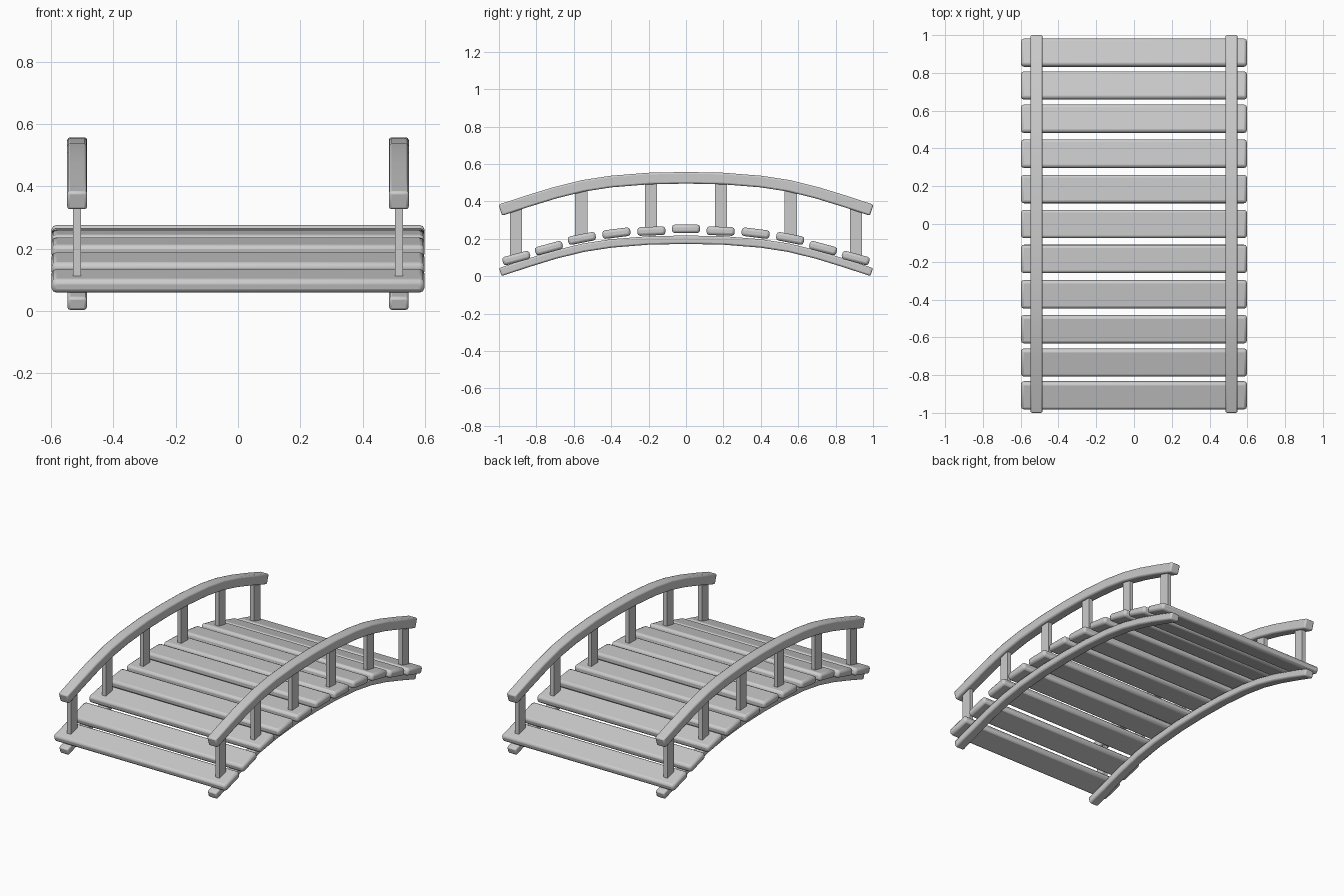
import bpy, bmesh, math
from mathutils import Matrix, Vector

if "Cube" in bpy.data.objects:
    bpy.data.objects.remove(bpy.data.objects["Cube"])

wood = bpy.data.materials.new("grey wood")
wood.diffuse_color = (0.6, 0.6, 0.6, 1)
wood.use_nodes = True
wood.node_tree.nodes["Principled BSDF"].inputs["Base Color"].default_value = wood.diffuse_color

# Shared arch: (distance from middle, drop below the crown)
HALF = [(0, 0), (0.2, 0.004), (0.4, 0.02), (0.55, 0.043),
        (0.7, 0.08), (0.85, 0.126), (0.993, 0.173)]
ARCH = [(-y, d) for y, d in reversed(HALF[1:])] + HALF


def drop(y):
    y = abs(y)
    for (a, da), (b, db) in zip(HALF, HALF[1:]):
        if y <= b:
            return da + (db - da) * (y - a) / (b - a)
    return HALF[-1][1]


def finish(bm, name, bevel, segments=2):
    bmesh.ops.recalc_face_normals(bm, faces=bm.faces)
    mesh = bpy.data.meshes.new(name)
    bm.to_mesh(mesh)
    bm.free()
    mesh.materials.append(wood)
    ob = bpy.data.objects.new(name, mesh)
    bpy.context.collection.objects.link(ob)
    if bevel:
        mod = ob.modifiers.new("rounded edges", 'BEVEL')
        mod.width = bevel
        mod.segments = segments
        mod.limit_method = 'ANGLE'
        mod.angle_limit = math.radians(40)
    bpy.ops.object.select_all(action='DESELECT')
    ob.select_set(True)
    bpy.context.view_layer.objects.active = ob
    bpy.ops.object.shade_smooth_by_angle(angle=math.radians(35))
    return ob


def box(name, centre, size, tilt=0, bevel=0.0):
    bm = bmesh.new()
    bmesh.ops.create_cube(bm, size=1)
    bm.transform(Matrix.Translation(centre) @ Matrix.Rotation(tilt, 4, 'X')
                 @ Matrix.Diagonal((*size, 1)))
    return finish(bm, name, bevel)


def arched_bar(name, x, crown, width, height, bevel):
    # Rectangle swept along the arch, square to its direction
    bm = bmesh.new()
    rings = []
    for i, (y, d) in enumerate(ARCH):
        a, b = ARCH[max(i - 1, 0)], ARCH[min(i + 1, len(ARCH) - 1)]
        t = Vector((0, b[0] - a[0], a[1] - b[1])).normalized()
        n = Vector((0, -t.z, t.y))
        c = Vector((x, y, crown - d))
        rings.append([bm.verts.new(c + Vector((sx * width / 2, 0, 0)) + n * sz * height / 2)
                      for sx, sz in ((-1, -1), (1, -1), (1, 1), (-1, 1))])
    for r, s in zip(rings, rings[1:]):
        for k in range(4):
            bm.faces.new((r[k], r[(k + 1) % 4], s[(k + 1) % 4], s[k]))
    bm.faces.new(rings[0])
    bm.faces.new(rings[-1])
    return finish(bm, name, bevel)


# Bearers, handrails and posts on both sides
for side, x in (("left", -0.516), ("right", 0.516)):
    arched_bar(f"{side}_bearer", x, 0.195, 0.062, 0.045, 0.009)
    arched_bar(f"{side}_handrail", x, 0.526, 0.064, 0.062, 0.009)
    for i, y in enumerate((-0.908, -0.56, -0.187, 0.187, 0.56, 0.908)):
        top = 0.526 - drop(y)
        bottom = 0.25 - drop(y)
        box(f"{side}_post_{i + 1}", (x, y, (top + bottom) / 2),
            (0.026, 0.065, top - bottom))

# Deck planks: distance from middle, height, tilt in degrees
PLANKS = [(0, 0.253, 0), (0.185, 0.241, 2), (0.372, 0.23, 7),
          (0.557, 0.202, 11), (0.733, 0.15, 15), (0.907, 0.097, 15)]
for i, (y, z, tilt) in enumerate(PLANKS):
    for end in ((1, -1) if i else (1,)):
        box(f"plank_{i}_{'back' if end > 0 else 'front'}", (0, end * y, z),
            (1.196, 0.15, 0.046), -end * math.radians(tilt), 0.015)
